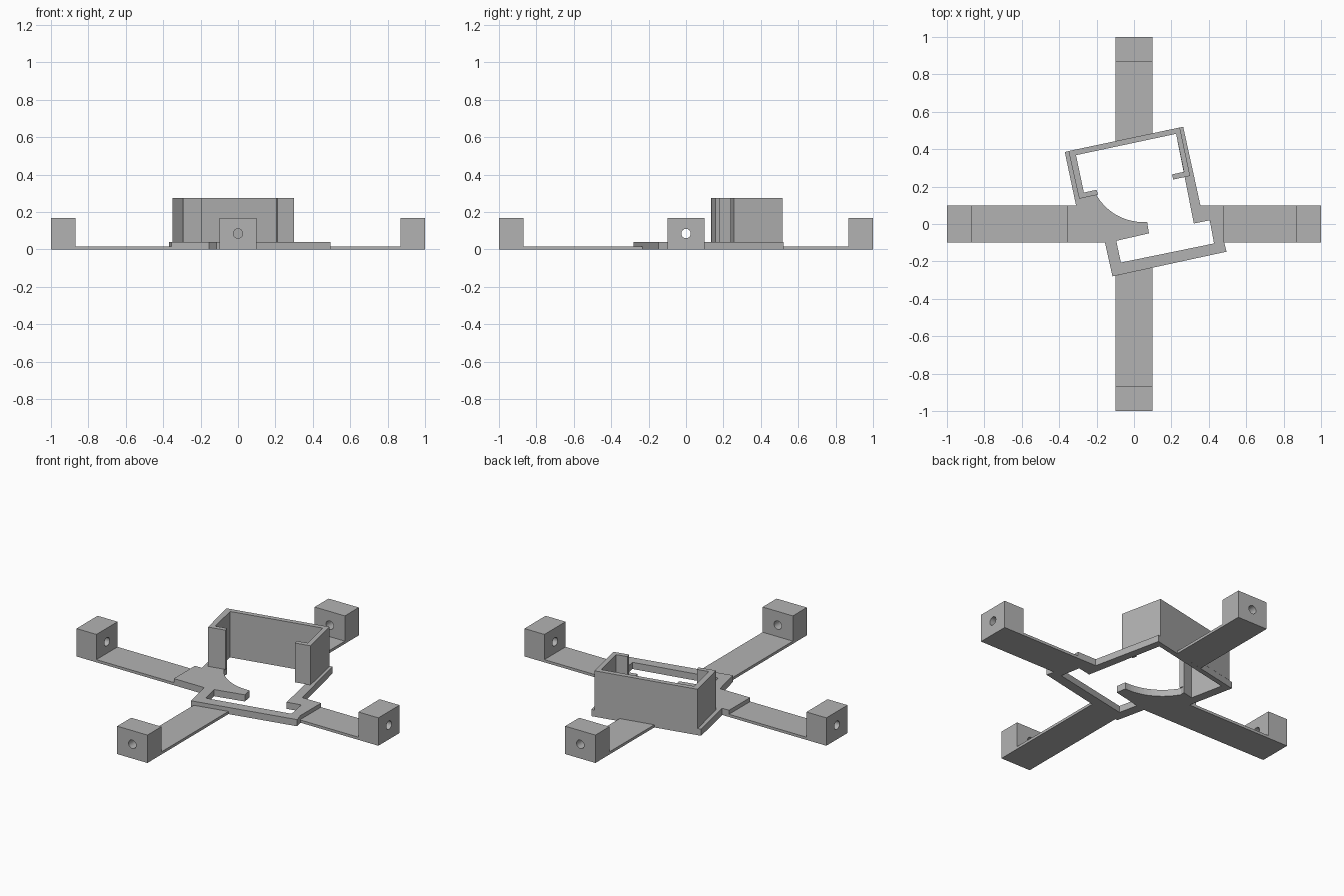
import bpy, bmesh, math
from mathutils import Matrix, Vector

if "Cube" in bpy.data.objects:
    bpy.data.objects.remove(bpy.data.objects["Cube"], do_unlink=True)

grey = bpy.data.materials.new("plain grey")
grey.use_nodes = True
colour = (0.45, 0.45, 0.45, 1)
grey.diffuse_color = colour
grey.node_tree.nodes["Principled BSDF"].inputs["Base Color"].default_value = colour


def prism(name, points, z0, z1):
    """Extrude a flat outline from z0 up to z1."""
    bm = bmesh.new()
    face = bm.faces.new([bm.verts.new((x, y, z0)) for x, y in points])
    top = bmesh.ops.extrude_face_region(bm, geom=[face])
    verts = [g for g in top["geom"] if isinstance(g, bmesh.types.BMVert)]
    bmesh.ops.translate(bm, verts=verts, vec=(0, 0, z1 - z0))
    bmesh.ops.recalc_face_normals(bm, faces=bm.faces)
    return finish(name, bm)


def finish(name, bm):
    mesh = bpy.data.meshes.new(name)
    bm.to_mesh(mesh)
    bm.free()
    mesh.materials.append(grey)
    obj = bpy.data.objects.new(name, mesh)
    bpy.context.collection.objects.link(obj)
    return obj


def cut(obj, cutter):
    """Subtract the cutter, then discard it."""
    cutter.hide_render = True
    mod = obj.modifiers.new("cut", "BOOLEAN")
    mod.operation, mod.solver, mod.object = "DIFFERENCE", "EXACT", cutter
    bpy.context.view_layer.update()
    graph = bpy.context.evaluated_depsgraph_get()
    mesh = bpy.data.meshes.new_from_object(obj.evaluated_get(graph))
    obj.modifiers.clear()
    obj.data = mesh
    bpy.data.objects.remove(cutter, do_unlink=True)


# Central plate with its stepped opening and curved tongue
RIM = 0.04
outline = [(-.37, .385), (-.31, .1), (-.355, .1), (-.355, -.1), (-.155, -.1),
           (-.115, -.28), (.495, -.148), (.483, -.1), (.48, -.1), (.48, .1),
           (.355, .1), (.263, .52)]
plate = prism("central_plate", outline, 0, RIM)
arc = [(.05 + .29 * math.cos(math.radians(a)), .3 + .29 * math.sin(math.radians(a)))
       for a in range(274, 209, -4)]
opening = [(-.31, .368), (.225, .482), (.32, .003), (.405, .02), (.428, -.104),
           (-.07, -.206), (-.095, -.09), (.08, -.05)] + arc + [(-.2, .183), (-.268, .168)]
cut(plate, prism("opening_cutter", opening, -.1, .1))

# Upright holder: three walls with inward lips
holder = [(-.35, .39), (.245, .516), (.30, .257), (.21, .238), (.203, .265),
          (.267, .279), (.225, .482), (-.31, .368), (-.268, .168), (-.2, .183),
          (-.192, .157), (-.293, .135)]
prism("holder_walls", holder, RIM, .275)

# Four arms, each with a drilled end block
arms = [("left", 0, .48, .48), ("back", 90, .485, .443),
        ("right", 180, .355, .355), ("front", 270, .277, .233)]
for side, angle, near_a, near_b in arms:
    turn = Matrix.Rotation(math.radians(angle), 4, "Z")
    arm = prism(side + "_arm", [(near_a, -.1), (.868, -.1), (.868, .1), (near_b, .1)], 0, .016)
    block = prism(side + "_end_block", [(.868, -.1), (1, -.1), (1, .1), (.868, .1)], 0, .167)
    bm = bmesh.new()
    place = Matrix.Translation(Vector((.93, 0, .085))) @ Matrix.Rotation(math.pi / 2, 4, "Y")
    bmesh.ops.create_cone(bm, cap_ends=True, segments=32, radius1=.025, radius2=.025,
                          depth=.4, matrix=place)
    cut(block, finish("hole_cutter", bm))
    for part in (arm, block):
        part.data.transform(turn)
